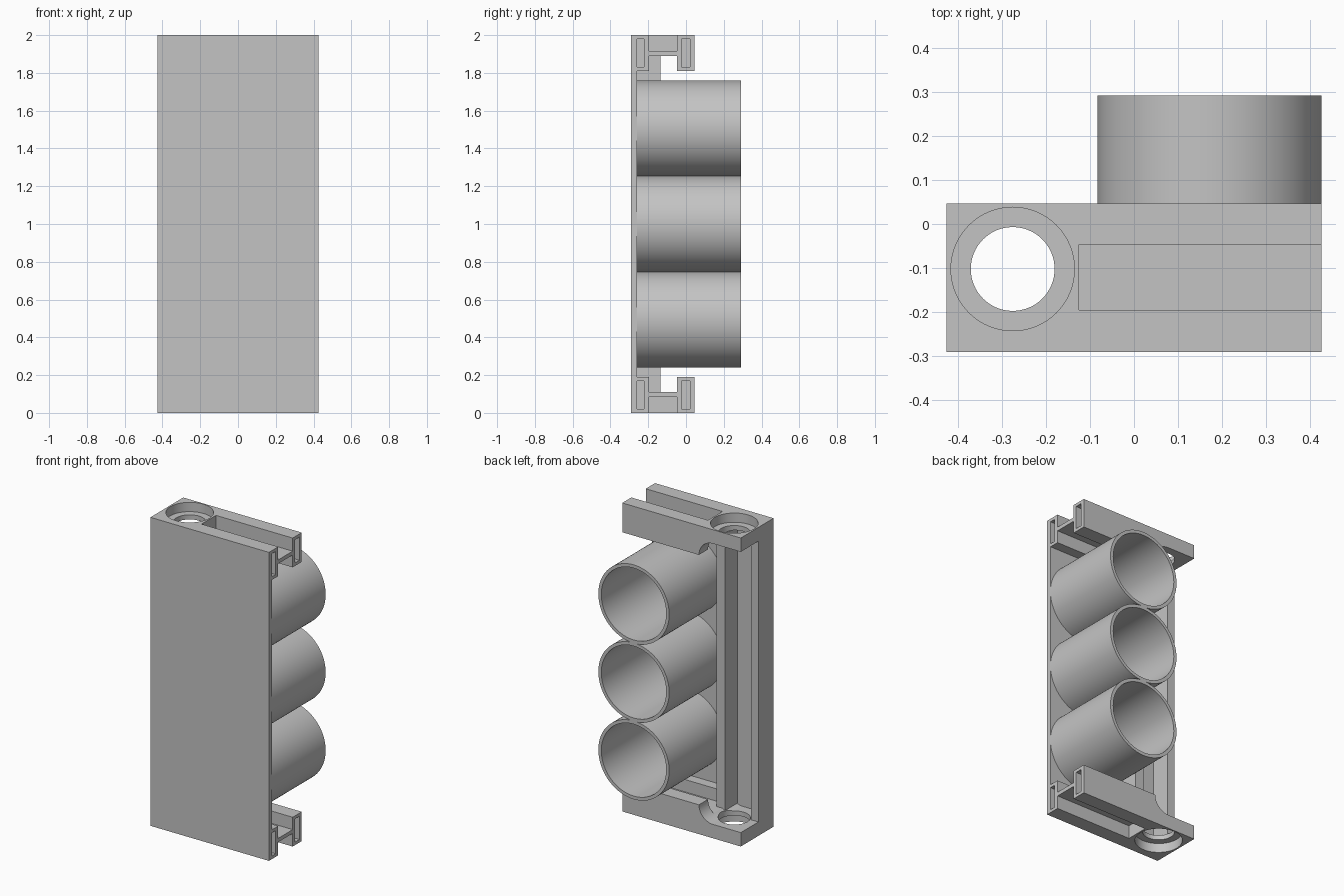
import bpy, bmesh, math
from mathutils import Matrix, Vector

cube = bpy.data.objects.get("Cube")
if cube:
    bpy.data.objects.remove(cube, do_unlink=True)

grey = bpy.data.materials.new("plain grey")
grey.use_nodes = True
grey.diffuse_color = (0.55, 0.55, 0.55, 1)
grey.node_tree.nodes["Principled BSDF"].inputs["Base Color"].default_value = (0.55, 0.55, 0.55, 1)

FRONT, BACK, HALF = -0.29, 0.046, 0.425
PLATE_Y = -0.26          # rear face of the front plate
HOLE = (-0.275, -0.102)  # centre of the end holes


def finish(name, bm, z=0):
    bmesh.ops.recalc_face_normals(bm, faces=bm.faces)
    mesh = bpy.data.meshes.new(name)
    bm.to_mesh(mesh)
    bm.free()
    obj = bpy.data.objects.new(name, mesh)
    obj.location.z = z
    mesh.materials.append(grey)
    bpy.context.collection.objects.link(obj)
    return obj


def box(name, x, y, z, base=0):
    bm = bmesh.new()
    spans = (x, y, z)
    centre = Vector([(a + b) / 2 for a, b in spans])
    size = [b - a for a, b in spans]
    bmesh.ops.create_cube(bm, size=1, matrix=Matrix.Translation(centre) @ Matrix.Diagonal((*size, 1)))
    return finish(name, bm, base)


def rod(name, radius, z, base):
    bm = bmesh.new()
    bmesh.ops.create_cone(bm, cap_ends=True, segments=64, radius1=radius, radius2=radius,
                          depth=z[1] - z[0], matrix=Matrix.Translation((*HOLE, sum(z) / 2)))
    return finish(name, bm, base)


def activate(obj):
    bpy.ops.object.select_all(action="DESELECT")
    obj.select_set(True)
    bpy.context.view_layer.objects.active = obj


def smooth(obj):
    activate(obj)
    bpy.ops.object.shade_smooth_by_angle(angle=math.radians(30))


def cut(obj, cutter):
    mod = obj.modifiers.new("cut", "BOOLEAN")
    mod.operation = "DIFFERENCE"
    mod.solver = "EXACT"
    mod.object = cutter
    activate(obj)
    bpy.ops.object.modifier_apply(modifier=mod.name)
    bpy.data.objects.remove(cutter, do_unlink=True)


# Front plate and the uprights behind it
box("front_plate", (-HALF, HALF), (FRONT, PLATE_Y), (0, 2))
box("side_wall", (-HALF, -0.37), (PLATE_Y, -0.135), (0.085, 1.915))
box("inner_upright", (-0.186, -0.125), (PLATE_Y, -0.135), (0.1, 1.9))

# End cap: side profile with a concave fillet, extruded front to back
fillet = 0.1
profile = [(-HALF, 1), (HALF, 1), (HALF, 0.81)]
for i in range(13):
    a = math.pi / 2 * i / 12
    profile.append((-0.125 - fillet + fillet * math.cos(a), 0.81 + fillet * math.sin(a)))
profile.append((-HALF, 0.81 + fillet))
bm = bmesh.new()
face = bm.faces.new([bm.verts.new((x, FRONT, z)) for x, z in profile])
new = bmesh.ops.extrude_face_region(bm, geom=[face])["geom"]
bmesh.ops.translate(bm, vec=(0, BACK - FRONT, 0),
                    verts=[v for v in new if isinstance(v, bmesh.types.BMVert)])
caps = finish("end_caps", bm, 1)

# Groove, underside trough, hollow rails and stepped hole
cut(caps, box("groove_cutter", (-0.125, 0.5), (-0.195, -0.047), (0.915, 1.1), 1))
cut(caps, box("trough_cutter", (-0.26, 0.5), (-0.195, -0.047), (0.7, 0.89), 1))
for y in (-0.268, -0.025):
    cut(caps, box("cavity_cutter", (-0.1, 0.5), (y, y + 0.046), (0.83, 0.98), 1))
cut(caps, rod("counterbore_cutter", 0.14, (0.94, 1.1), 1))
cut(caps, rod("hole_cutter", 0.095, (0.7, 1.1), 1))

# The bottom cap mirrors the top one
mirror = caps.modifiers.new("mirror", "MIRROR")
mirror.use_axis = (False, False, True)
mirror.use_mirror_merge = False
activate(caps)
bpy.ops.object.modifier_apply(modifier="mirror")
smooth(caps)

# Three open tubes stacked up the back
R, INNER, STEP = 0.254, 0.233, 0.506
bm = bmesh.new()
ring = [bm.verts.new((r, y, 0)) for r, y in
        ((R, PLATE_Y), (R, 0.291), (INNER, 0.291), (INNER, PLATE_Y))]
edges = [bm.edges.new((ring[i], ring[(i + 1) % 4])) for i in range(4)]
bmesh.ops.spin(bm, geom=ring + edges, axis=(0, 1, 0), cent=(0, 0, 0),
               angle=2 * math.pi, steps=96, use_merge=True)
bmesh.ops.remove_doubles(bm, verts=bm.verts, dist=0.0001)
tubes = finish("tubes", bm, 1 - STEP)
tubes.location.x = HALF - R
smooth(tubes)
array = tubes.modifiers.new("stack", "ARRAY")
array.count = 3
array.use_relative_offset = False
array.use_constant_offset = True
array.constant_offset_displace = (0, 0, STEP)
